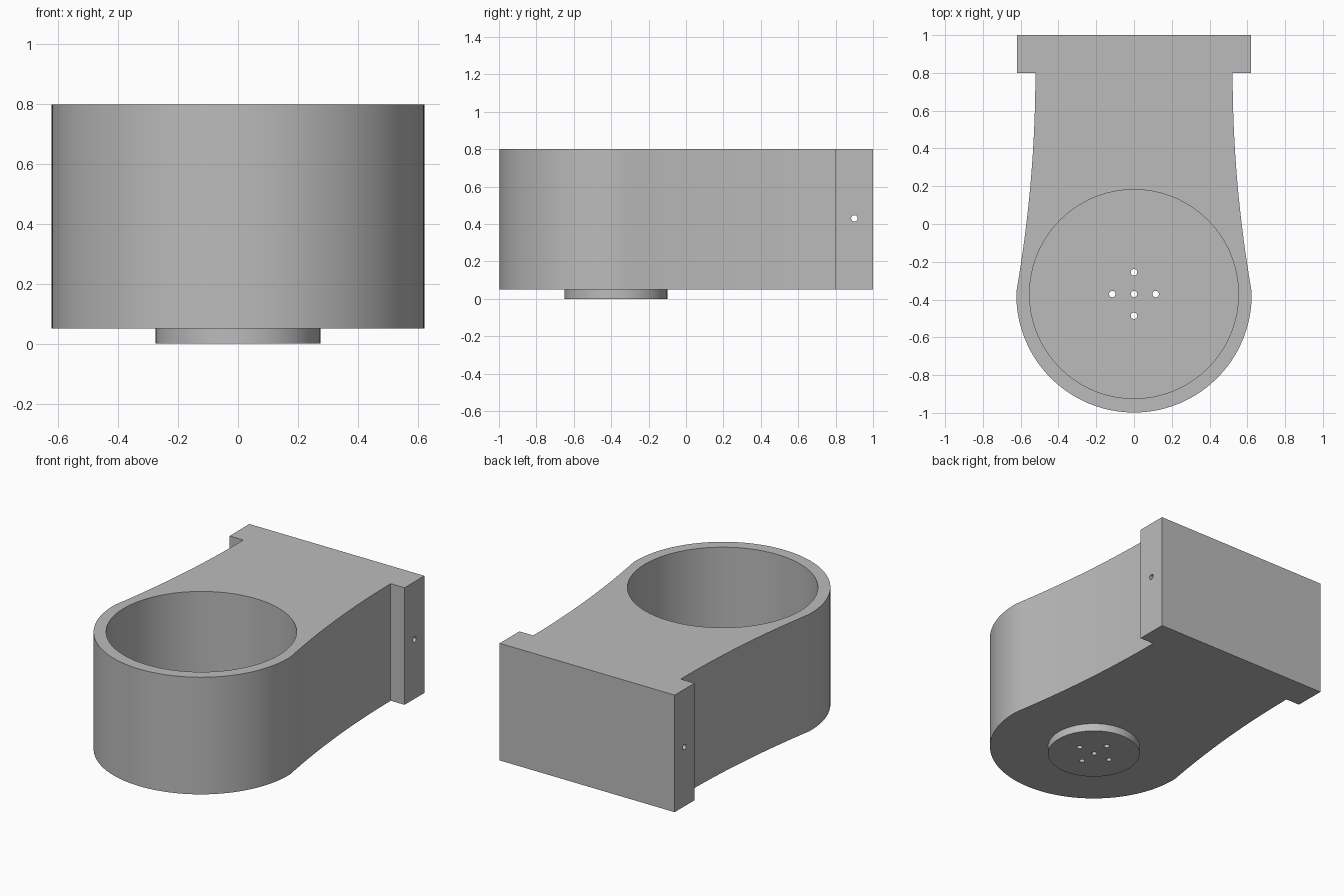
import bpy, bmesh, math

CENTRE_Y = -0.375      # axis of the cup
BOTTOM, TOP = 0.05, 0.8

old = bpy.data.objects.get("Cube")
if old:
    bpy.data.objects.remove(old, do_unlink=True)

grey = bpy.data.materials.new("plain grey")
grey.use_nodes = True
colour = (0.5, 0.5, 0.5, 1)
grey.diffuse_color = colour
grey.node_tree.nodes["Principled BSDF"].inputs["Base Color"].default_value = colour


def prism(name, outline, z0, z1):
    """Extrude a closed outline (counter-clockwise) from z0 to z1."""
    bm = bmesh.new()
    base = bm.faces.new([bm.verts.new((x, y, z0)) for x, y in outline])
    top = bmesh.ops.extrude_face_region(bm, geom=[base])["geom"]
    verts = [v for v in top if isinstance(v, bmesh.types.BMVert)]
    bmesh.ops.translate(bm, verts=verts, vec=(0, 0, z1 - z0))
    bmesh.ops.recalc_face_normals(bm, faces=bm.faces)
    mesh = bpy.data.meshes.new(name)
    bm.to_mesh(mesh)
    bm.free()
    mesh.materials.append(grey)
    obj = bpy.data.objects.new(name, mesh)
    bpy.context.collection.objects.link(obj)
    return obj


def circle(radius, x=0, y=0, sides=72):
    return [(x + radius * math.cos(math.tau * i / sides),
             y + radius * math.sin(math.tau * i / sides)) for i in range(sides)]


def combine(target, tool, operation):
    """Apply a boolean with the tool, then discard the tool."""
    mod = target.modifiers.new(tool.name, "BOOLEAN")
    mod.operation, mod.solver, mod.object = operation, "EXACT", tool
    bpy.context.view_layer.objects.active = target
    bpy.ops.object.modifier_apply(modifier=mod.name)
    bpy.data.objects.remove(tool, do_unlink=True)


# Right-hand half of the plan: round nose, flared flank, mounting flange
nose = 0.623
half = []
for i in range(37):
    a = math.radians(-90 + 91.5 * i / 36)
    half.append((nose * math.cos(a), CENTRE_Y + nose * math.sin(a)))
x_start, y_start = half[-1]
for i in range(1, 17):
    t = 1 - i / 16
    half.append((0.522 + (x_start - 0.522) * t * t, 0.8 - (0.8 - y_start) * t))
half += [(0.62, 0.8), (0.62, 1.0)]
outline = half + [(-x, y) for x, y in reversed(half[1:])]
body = prism("holder_body", outline, BOTTOM, TOP)

# Round foot under the cup
combine(body, prism("foot", circle(0.275, 0, CENTRE_Y), 0, 0.08), "UNION")

# Cup recess
combine(body, prism("cup_cutter", circle(0.553, 0, CENTRE_Y + 0.004), 0.125, 1), "DIFFERENCE")

# Drain holes through the floor
for dx, dy in ((0, 0), (1, 0), (-1, 0), (0, 1), (0, -1)):
    hole = circle(0.017, dx * 0.115, CENTRE_Y + 0.004 + dy * 0.115, 24)
    combine(body, prism("drain_cutter", hole, -0.1, 0.3), "DIFFERENCE")

# Pin hole running sideways through the flange
pin = prism("pin_cutter", circle(0.017, 0, 0, 24), -1, 1)
pin.rotation_euler.y = math.pi / 2
pin.location = (0, 0.9, 0.43)
bpy.context.view_layer.update()
combine(body, pin, "DIFFERENCE")

# Smooth the curved walls, keep the rims sharp
bpy.ops.object.select_all(action="DESELECT")
body.select_set(True)
bpy.context.view_layer.objects.active = body
bpy.ops.object.shade_smooth_by_angle(angle=math.radians(30))
